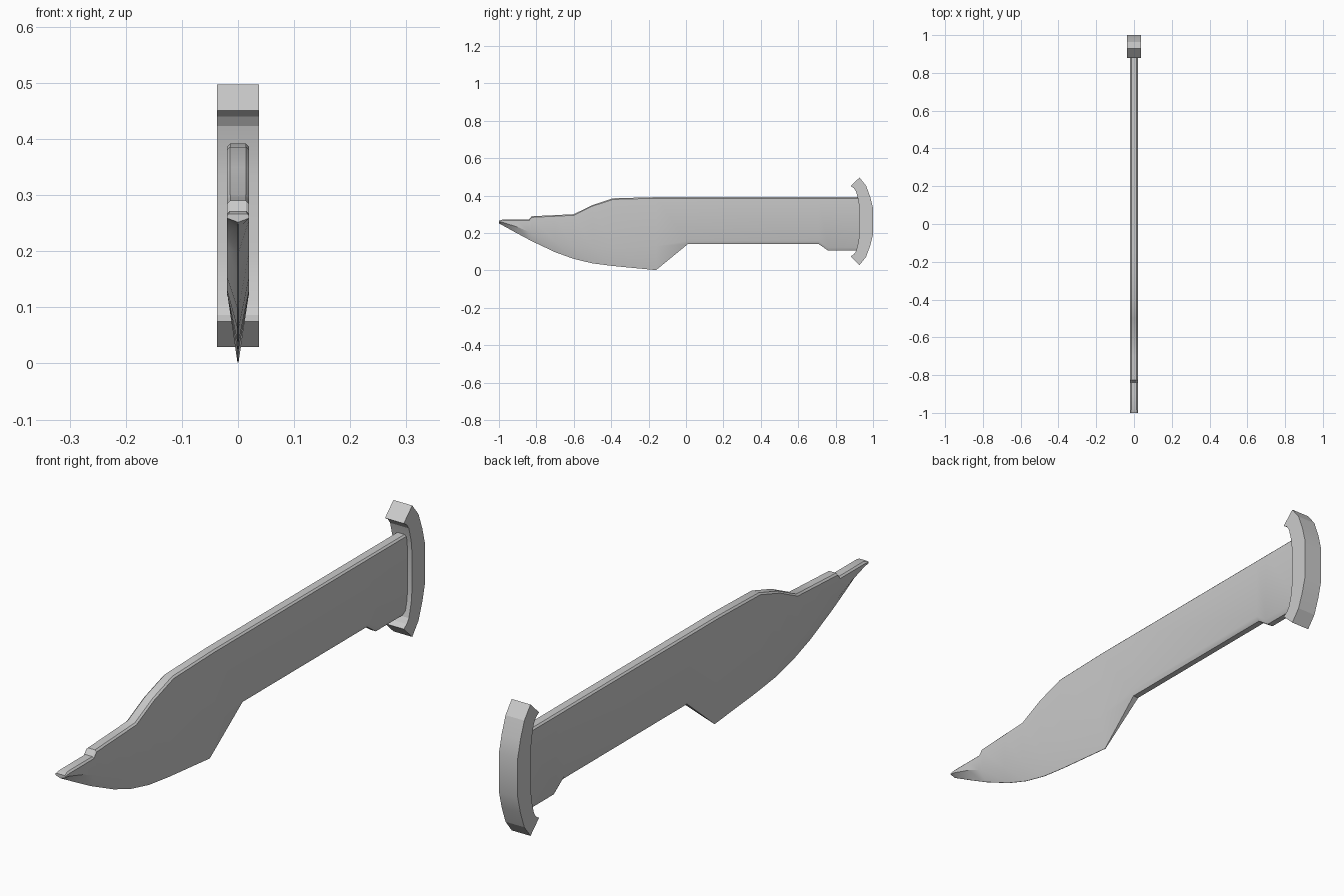
import bpy, bmesh

if "Cube" in bpy.data.objects:
    bpy.data.objects.remove(bpy.data.objects["Cube"])

HALF = 0.02  # half thickness of the blade


def make_object(name, bm, angle):
    bmesh.ops.recalc_face_normals(bm, faces=bm.faces)
    mesh = bpy.data.meshes.new(name)
    bm.to_mesh(mesh)
    bm.free()
    obj = bpy.data.objects.new(name, mesh)
    bpy.context.collection.objects.link(obj)
    bpy.ops.object.select_all(action='DESELECT')
    obj.select_set(True)
    bpy.context.view_layer.objects.active = obj
    bpy.ops.object.shade_smooth_by_angle(angle=angle)
    return obj


# Blade and tang: cross-sections lofted along y
# y, spine z, shoulder z (full thickness ends), lower edge z, lower half width
stations = [
    (-1.0, 0.266, 0.259, 0.252, 0.001),
    (-0.98, 0.272, 0.257, 0.241, 0.001),
    (-0.9, 0.272, 0.232, 0.197, 0.001),
    (-0.84, 0.272, 0.207, 0.165, 0.001),
    (-0.825, 0.290, 0.200, 0.157, 0.001),
    (-0.7, 0.296, 0.155, 0.098, 0.001),
    (-0.6, 0.301, 0.132, 0.062, 0.001),
    (-0.5, 0.350, 0.128, 0.038, 0.001),
    (-0.39, 0.386, 0.128, 0.024, 0.001),
    (-0.16, 0.392, 0.130, 0.002, 0.001),
    (0.01, 0.392, 0.158, 0.141, 0.011),
    (0.71, 0.392, 0.158, 0.141, 0.011),
    (0.76, 0.392, 0.123, 0.106, 0.011),
    (0.94, 0.392, 0.123, 0.106, 0.011),
]
bm = bmesh.new()
rings = []
for y, top, shoulder, low, w in stations:
    c = min(0.006, (top - shoulder) * 0.4)
    half = [(HALF - c, top), (HALF, top - c), (HALF, shoulder), (w, low)]
    section = half + [(-x, z) for x, z in reversed(half)]
    rings.append([bm.verts.new((x, y, z)) for x, z in section])
for a, b in zip(rings, rings[1:]):
    for i in range(len(a)):
        j = (i + 1) % len(a)
        bm.faces.new((a[i], a[j], b[j], b[i]))
bm.faces.new(rings[0])
bm.faces.new(rings[-1])
make_object("blade", bm, 0.5)

# Guard: curved bar profile, mirrored about its middle height
MID = 0.263
outer = [(0.928, 0.234), (0.963, 0.190), (0.985, 0.130), (1.0, 0.070)]
inner = [(0.926, 0.070), (0.922, 0.110), (0.909, 0.160), (0.897, 0.177),
         (0.88, 0.188)]
upper = outer[::-1] + inner[::-1]
profile = ([(y, MID + d) for y, d in upper]
           + [(y, MID - d) for y, d in reversed(upper)])
bm = bmesh.new()
sides = [[bm.verts.new((x, y, z)) for y, z in profile] for x in (-0.037, 0.037)]
n = len(profile)
for i in range(n):
    j = (i + 1) % n
    bm.faces.new((sides[0][i], sides[0][j], sides[1][j], sides[1][i]))
for side in sides:
    bm.faces.new(side)
make_object("guard", bm, 0.3)
